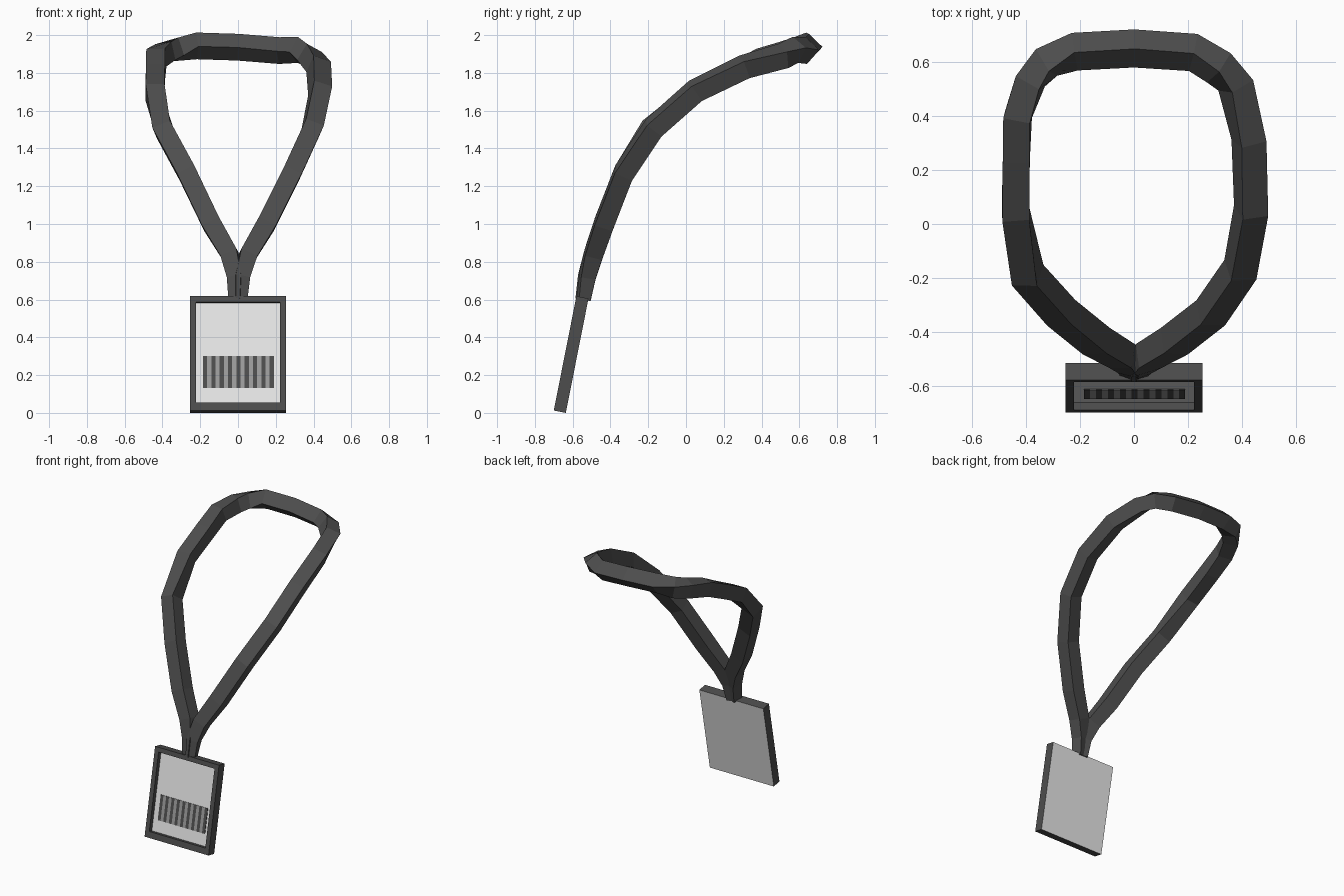
import bpy, bmesh
from math import radians, cos, sin
from mathutils import Vector, Matrix

if "Cube" in bpy.data.objects:
    bpy.data.objects.remove(bpy.data.objects["Cube"], do_unlink=True)


def make_material(name, value):
    material = bpy.data.materials.new(name)
    material.use_nodes = True
    colour = (value, value, value, 1)
    material.diffuse_color = colour
    material.node_tree.nodes["Principled BSDF"].inputs["Base Color"].default_value = colour
    return material


DARK = make_material("dark_grey", .075)
MID = make_material("mid_grey", .33)
LIGHT = make_material("light_grey", .8)


def add_object(name, bm, materials, matrix=Matrix()):
    bmesh.ops.recalc_face_normals(bm, faces=bm.faces)
    bm.transform(matrix)
    mesh = bpy.data.meshes.new(name)
    bm.to_mesh(mesh)
    bm.free()
    for material in materials:
        mesh.materials.append(material)
    obj = bpy.data.objects.new(name, mesh)
    bpy.context.collection.objects.link(obj)
    return obj


def box(bm, low, high):
    low, high = Vector(low), Vector(high)
    matrix = Matrix.Translation((low + high) / 2) @ Matrix.Diagonal((high - low).to_4d())
    return bmesh.ops.create_cube(bm, size=1, matrix=matrix)["verts"]


# Badge space: origin at the lower front edge, leaning back
badge_matrix = Matrix.Translation((0, -.70, .0127)) @ Matrix.Rotation(radians(-11.2), 4, "X")
half_width, height, depth, recess = .255, .617, .065, .03

# Badge holder: a box with a recessed front window and a light back
bm = bmesh.new()
box(bm, (-half_width, 0, 0), (half_width, depth, height))
bm.normal_update()
window = next(f for f in bm.faces if f.normal.y < -.9)
back = next(f for f in bm.faces if f.normal.y > .9)
back.material_index = 1
bmesh.ops.inset_region(bm, faces=[window], thickness=.045)
for v in window.verts:
    if v.co.z < height / 2:
        v.co.z += .011
bmesh.ops.inset_region(bm, faces=[window], thickness=0, depth=0)
for v in window.verts:
    v.co.y = recess
window.material_index = 1
add_object("badge_holder", bm, [DARK, LIGHT], badge_matrix)

# Barcode: alternating thin plates on the recessed card
bar_count, bar_left, bar_right = 17, -.185, .19
step = (bar_right - bar_left) / bar_count
for name, first, material in (("barcode_dark_bars", 0, DARK), ("barcode_grey_bars", 1, MID)):
    bm = bmesh.new()
    for i in range(first, bar_count, 2):
        x = bar_left + i * step
        box(bm, (x, recess - .004, .126), (x + step, recess, .3))
    add_object(name, bm, [material], badge_matrix)

# Neck strap: square section swept up one side, round the neck and down the other
path = [
    (-.01, -.545, .6), (-.012, -.525, .72), (-.045, -.49, .84), (-.14, -.435, 1),
    (-.27, -.33, 1.27), (-.395, -.19, 1.5), (-.44, .04, 1.7), (-.437, .25, 1.805),
    (-.432, .4, 1.88), (-.385, .53, 1.91), (-.325, .6, 1.925), (-.22, .64, 1.943),
    (0, .652, 1.936), (.22, .637, 1.918), (.315, .58, 1.922), (.378, .515, 1.89),
    (.427, .31, 1.832), (.435, .05, 1.705), (.395, -.17, 1.51), (.285, -.33, 1.27),
    (.15, -.435, 1), (.055, -.49, .84), (.018, -.525, .72), (.01, -.545, .6),
]
points = [Vector(p) for p in path]
last = len(points) - 1
bm = bmesh.new()
rings = []
for i, p in enumerate(points):
    tangent = (points[min(i + 1, last)] - points[max(i - 1, 0)]).normalized()
    up = Vector((0, p.y - .3, .8))
    up = (up - tangent * up.dot(tangent)).normalized()
    out = up.cross(tangent)
    # The left side lies flat, the rest leans outwards
    flat = p.x < -.3 and p.z > 1.6
    roll = radians(0 if flat else 20)
    up, out = up * cos(roll) + out * sin(roll), out * cos(roll) - up * sin(roll)
    half = .05 if p.z > .9 else .032 + .018 * (p.z - .6) / .3
    rings.append([bm.verts.new(p + (out * a + up * b) * half)
                  for a, b in ((-1, -1), (1, -1), (1, 1), (-1, 1))])
for ring, following in zip(rings, rings[1:]):
    for k in range(4):
        n = (k + 1) % 4
        bm.faces.new((ring[k], ring[n], following[n], following[k]))
bm.faces.new(rings[0])
bm.faces.new(rings[-1])
add_object("neck_strap", bm, [DARK])
